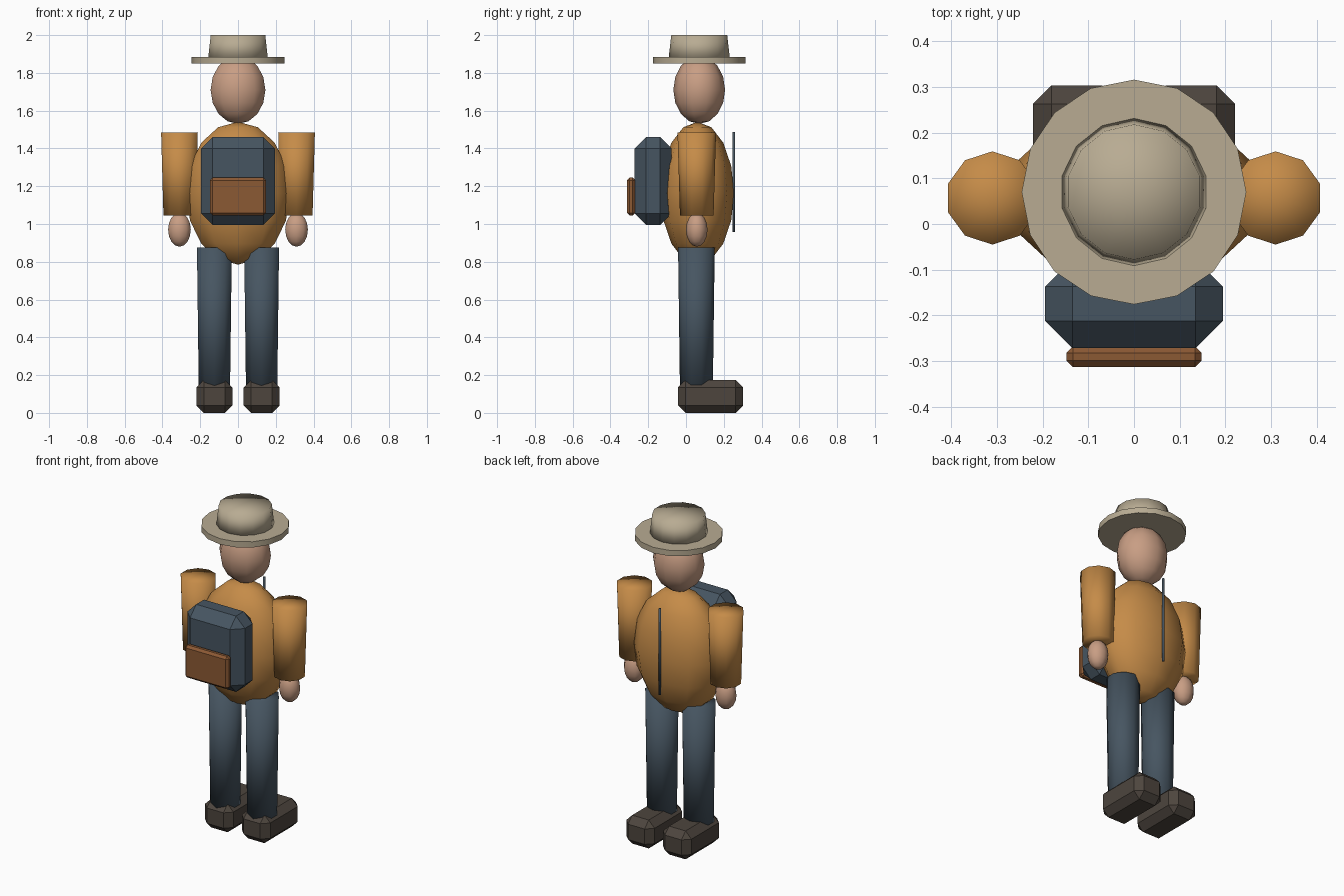
import bpy, bmesh
from mathutils import Matrix, Vector

if "Cube" in bpy.data.objects:
    bpy.data.objects.remove(bpy.data.objects["Cube"])


def material(name, rgb):
    m = bpy.data.materials.new(name)
    m.diffuse_color = (*rgb, 1)
    m.use_nodes = True
    m.node_tree.nodes["Principled BSDF"].inputs["Base Color"].default_value = m.diffuse_color
    return m


SKIN = material("skin", (0.58, 0.34, 0.23))
JACKET = material("jacket", (0.56, 0.26, 0.065))
DENIM = material("slate", (0.062, 0.091, 0.12))
LEATHER = material("dark_leather", (0.075, 0.06, 0.048))
FELT = material("felt", (0.48, 0.41, 0.29))
TAN = material("tan", (0.26, 0.10, 0.034))


def finish(bm, name, mat, smooth):
    me = bpy.data.meshes.new(name)
    for f in bm.faces:
        f.smooth = smooth
    bm.to_mesh(me)
    bm.free()
    me.materials.append(mat)
    ob = bpy.data.objects.new(name, me)
    bpy.context.collection.objects.link(ob)
    return ob


def ball(name, centre, half, mat, segs=10, rings=8):
    """Ellipsoid stretched to exact half-sizes."""
    bm = bmesh.new()
    bmesh.ops.create_uvsphere(bm, u_segments=segs, v_segments=rings, radius=1)
    ext = [max(abs(v.co[i]) for v in bm.verts) for i in range(3)]
    for v in bm.verts:
        v.co = Vector([centre[i] + v.co[i] * half[i] / ext[i] for i in range(3)])
    return finish(bm, name, mat, True)


def tube(name, x, y, z0, z1, r0, r1, mat, segs=10, smooth=True):
    bm = bmesh.new()
    bmesh.ops.create_cone(bm, cap_ends=True, cap_tris=True, segments=segs,
                          radius1=r0, radius2=r1, depth=z1 - z0,
                          matrix=Matrix.Translation((x, y, (z0 + z1) / 2)))
    return finish(bm, name, mat, smooth)


def box(name, lo, hi, bevel, mat):
    """Chamfered box between two corners."""
    bm = bmesh.new()
    bmesh.ops.create_cube(bm, size=1)
    for v in bm.verts:
        v.co = Vector([(lo[i] + hi[i]) / 2 + v.co[i] * (hi[i] - lo[i]) for i in range(3)])
    bmesh.ops.bevel(bm, geom=bm.edges[:], offset=bevel, segments=1,
                    affect='EDGES', clamp_overlap=True)
    return finish(bm, name, mat, False)


# Paired limbs
for side, s in (("left", -1), ("right", 1)):
    x = s * 0.125
    box(side + "_boot", (x - 0.096, -0.043, 0), (x + 0.096, 0.303, 0.174), 0.04, LEATHER)
    tube(side + "_leg", x, 0.055, 0.12, 0.875, 0.087, 0.097, DENIM)
    tube(side + "_arm", s * 0.31, 0.057, 1.045, 1.485, 0.089, 0.102, JACKET)
    ball(side + "_hand", (s * 0.31, 0.057, 0.97), (0.06, 0.057, 0.09), SKIN)

# Torso and head
ball("torso", (0, 0.06, 1.163), (0.275, 0.194, 0.378), JACKET)
ball("head", (0, 0.07, 1.71), (0.145, 0.137, 0.18), SKIN)

# Hat
brim = tube("hat_brim", 0, 0.07, 1.85, 1.885, 0.246, 0.246, FELT, 16)
bpy.context.view_layer.objects.active = brim
brim.select_set(True)
bpy.ops.object.shade_smooth_by_angle()
tube("hat_crown", 0, 0.07, 1.87, 2.0, 0.163, 0.148, FELT, 14)

# Backpack, pocket and thin strap
box("backpack", (-0.195, -0.272, 0.995), (0.195, -0.077, 1.46), 0.06, DENIM)
box("pack_pocket", (-0.148, -0.313, 1.045), (0.148, -0.268, 1.245), 0.014, TAN)
tube("strap", 0, 0.253, 0.958, 1.487, 0.007, 0.007, DENIM, 8)
